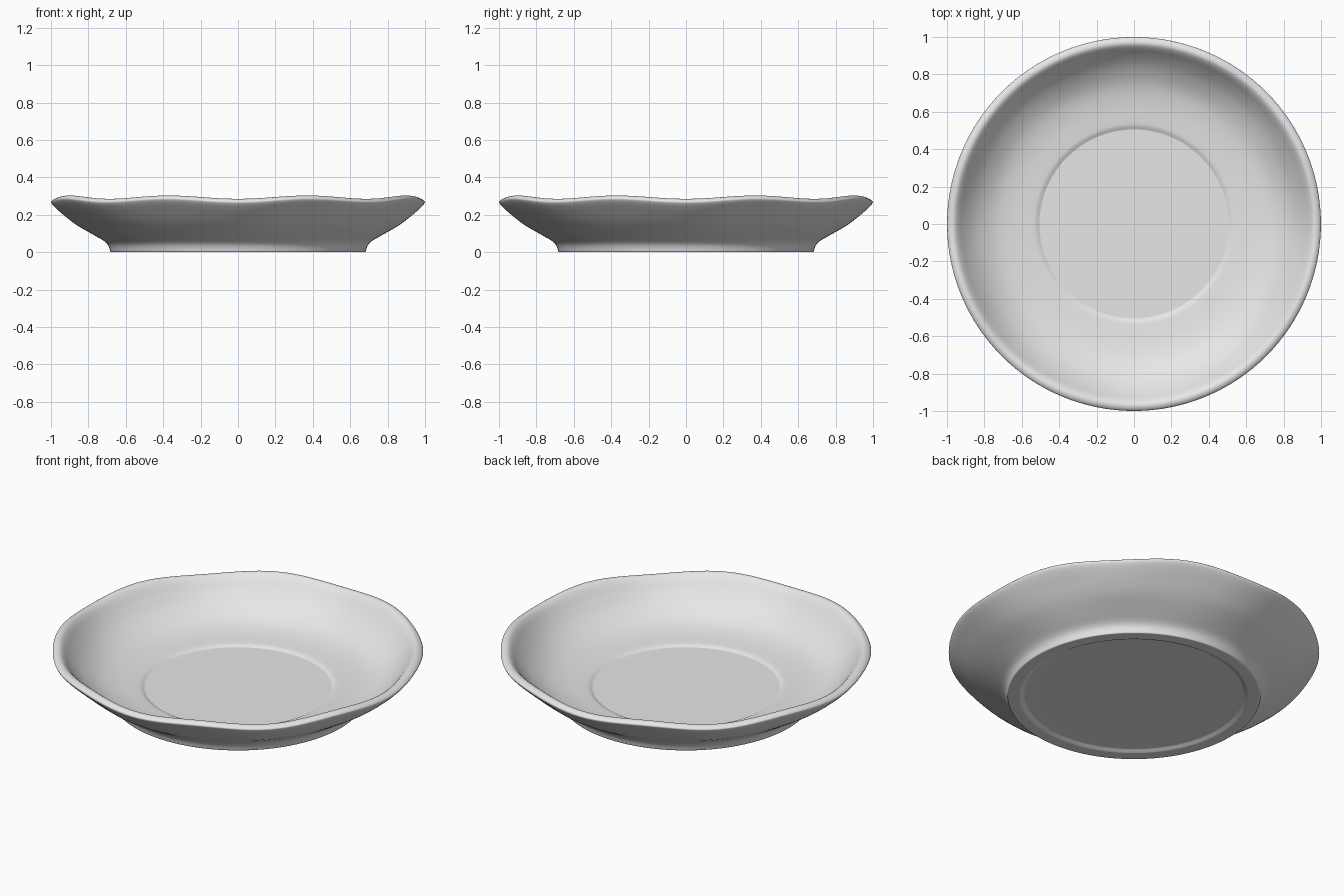
import bpy, bmesh, math
from mathutils import Vector

old = bpy.data.objects.get("Cube")
if old:
    bpy.data.objects.remove(old)

SEGMENTS = 128
WAVES = 8
WAVE_HEIGHT = 0.009

# Half section as (radius, height): well, inner wall, lip, outer wall, foot, recess
section = [
    (0, .06), (.25, .06), (.49, .06), (.505, .062), (.525, .071), (.55, .075),
    (.65, .086), (.75, .112), (.84, .167), (.9, .226), (.935, .27), (.955, .289),
    (.97, .294), (.985, .291), (.997, .282), (.998, .272), (.98, .25), (.93, .205),
    (.86, .148), (.77, .092), (.72, .062), (.698, .042), (.688, .022), (.683, .004),
    (.676, 0), (.65, 0), (.622, 0), (.612, .002), (.592, .012), (.575, .014),
    (.3, .014), (0, .014),
]


def smooth_path(points, steps):
    """Catmull-Rom curve through the points."""
    path = [Vector(p) for p in points]
    path = [path[0]] + path + [path[-1]]
    result = []
    for a, b, c, d in zip(path, path[1:], path[2:], path[3:]):
        for i in range(steps):
            t = i / steps
            result.append(0.5 * (2 * b + (c - a) * t
                                 + (2 * a - 5 * b + 4 * c - d) * t * t
                                 + (3 * b - a - 3 * c + d) * t ** 3))
    return result + [path[-1]]


def smoothstep(low, high, value):
    t = min(max((value - low) / (high - low), 0), 1)
    return t * t * (3 - 2 * t)


# Lathe the section into the saucer body
bm = bmesh.new()
verts = [bm.verts.new((max(p.x, 0), 0, max(p.y, 0))) for p in smooth_path(section, 3)]
edges = [bm.edges.new(pair) for pair in zip(verts, verts[1:])]
bmesh.ops.spin(bm, geom=verts + edges, cent=(0, 0, 0), axis=(0, 0, 1),
               angle=math.tau, steps=SEGMENTS, use_duplicate=False)
bmesh.ops.remove_doubles(bm, verts=bm.verts, dist=0.0002)

# Gentle waves that fade in towards the rim
for v in bm.verts:
    weight = smoothstep(.72, .97, math.hypot(v.co.x, v.co.y))
    v.co.z -= WAVE_HEIGHT * weight * math.cos(WAVES * math.atan2(v.co.y, v.co.x))
bmesh.ops.recalc_face_normals(bm, faces=bm.faces)

mesh = bpy.data.meshes.new("saucer")
bm.to_mesh(mesh)
bm.free()
saucer = bpy.data.objects.new("saucer", mesh)
bpy.context.collection.objects.link(saucer)

# Plain light glaze
glaze = bpy.data.materials.new("light_grey_glaze")
glaze.use_nodes = True
colour = (.8, .8, .8, 1)
glaze.diffuse_color = colour
glaze.node_tree.nodes["Principled BSDF"].inputs["Base Color"].default_value = colour
mesh.materials.append(glaze)

bpy.ops.object.select_all(action='DESELECT')
saucer.select_set(True)
bpy.context.view_layer.objects.active = saucer
bpy.ops.object.shade_smooth_by_angle(angle=math.radians(50))
